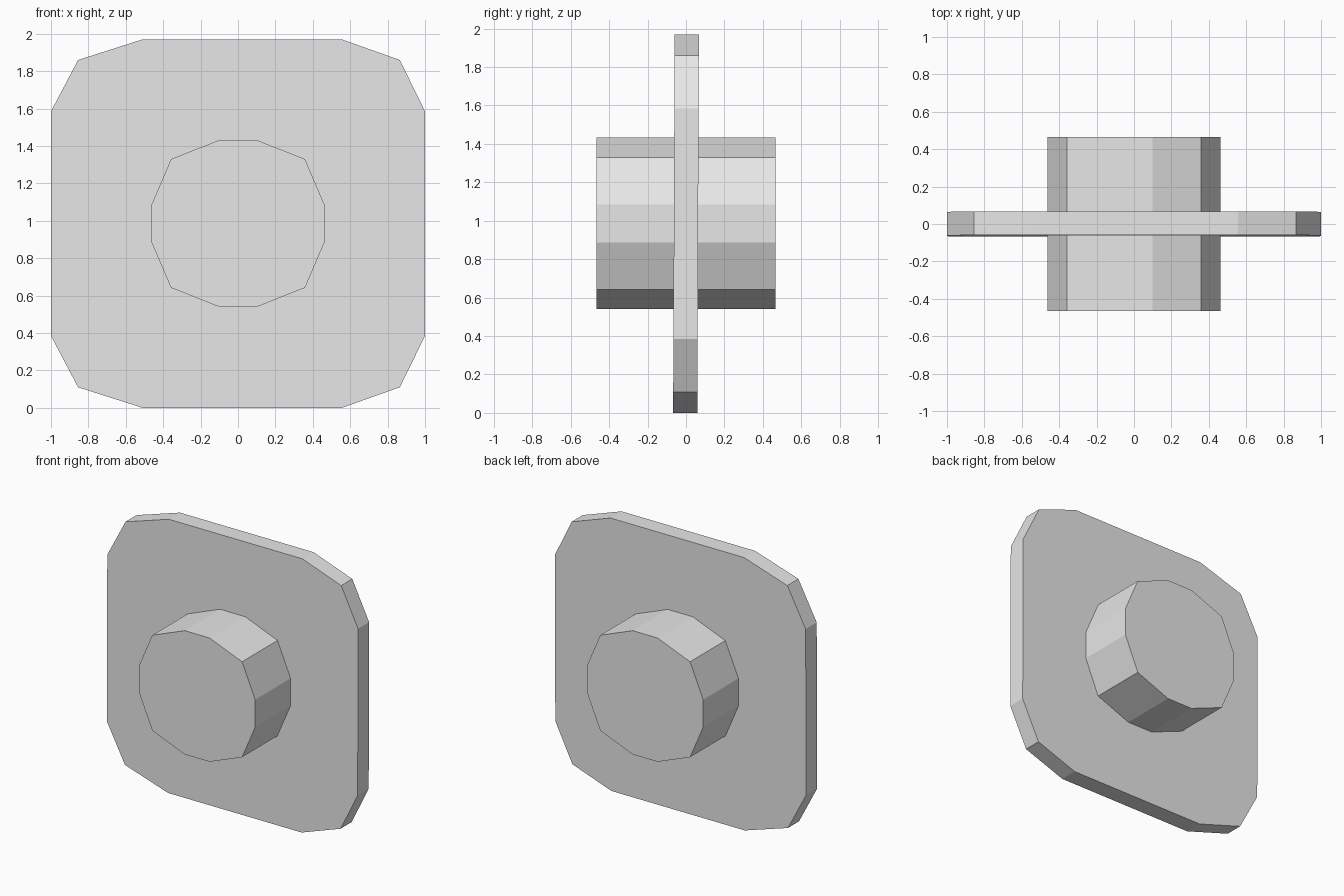
import bpy
import bmesh

cube = bpy.data.objects.get("Cube")
if cube:
    bpy.data.objects.remove(cube, do_unlink=True)

grey = bpy.data.materials.new("light grey")
grey.use_nodes = True
grey.diffuse_color = (0.8, 0.8, 0.8, 1)
grey.node_tree.nodes["Principled BSDF"].inputs["Base Color"].default_value = (0.8, 0.8, 0.8, 1)


def extruded_part(name, outline, half_depth, lean=0.0):
    """Extrude an x/z outline along y, leaning slightly back with height."""
    bm = bmesh.new()
    front = [bm.verts.new((x, -half_depth + lean * (z - 1), z)) for x, z in outline]
    face = bm.faces.new(front)
    result = bmesh.ops.extrude_face_region(bm, geom=[face])
    back = [v for v in result["geom"] if isinstance(v, bmesh.types.BMVert)]
    bmesh.ops.translate(bm, verts=back, vec=(0, 2 * half_depth, 0))
    bmesh.ops.recalc_face_normals(bm, faces=bm.faces[:])
    mesh = bpy.data.meshes.new(name)
    bm.to_mesh(mesh)
    bm.free()
    mesh.materials.append(grey)
    obj = bpy.data.objects.new(name, mesh)
    bpy.context.collection.objects.link(obj)
    return obj


def mirror_vertically(upper, middle):
    """Complete an outline from its upper half."""
    return upper + [(x, 2 * middle - z) for x, z in reversed(upper)]


# Square plate with faceted corners
plate_top = [(-1, 1.585), (-0.855, 1.86), (-0.51, 1.97),
             (0.555, 1.97), (0.865, 1.86), (1, 1.585)]
extruded_part("plate", mirror_vertically(plate_top, 0.985), 0.063, 0.004)

# Twelve-sided hub passing through the plate
hub_side = [(0.1, 1.432), (0.358, 1.33), (0.463, 1.085)]
hub_top = [(-x, z) for x, z in reversed(hub_side)] + hub_side
extruded_part("hub", mirror_vertically(hub_top, 0.986), 0.465)
